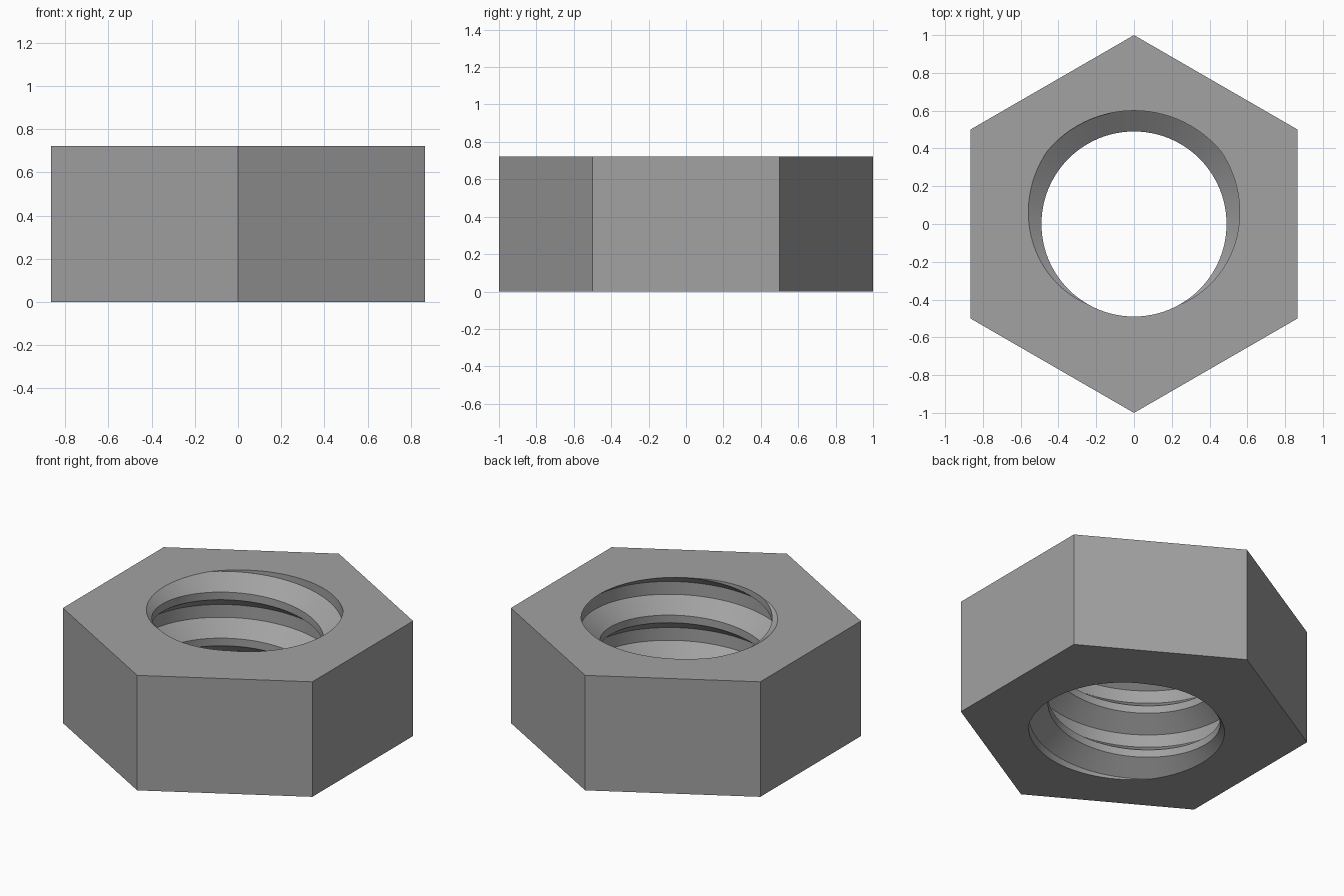
import bpy, bmesh, math

if "Cube" in bpy.data.objects:
    bpy.data.objects.remove(bpy.data.objects["Cube"])

HEIGHT = 0.722
PITCH = 0.289
MAJOR, MINOR = 0.60, 0.49
SEG = 96                      # steps per thread turn

# One thread profile: (radius, offset in pitches from the groove centre)
PROFILE = [(MAJOR, -0.139), (MAJOR, 0.139), (MINOR, 0.417), (MINOR, 0.583)]

bm = bmesh.new()

# Threaded bore: a right-handed helical sheet, longer than the nut
FIRST, LAST = -5, 2
rows = [(r, HEIGHT + PITCH * (o + turn - 0.25))
        for turn in range(FIRST, LAST) for r, o in PROFILE]
grid = []
for j in range(SEG):
    a = 2 * math.pi * j / SEG
    grid.append([bm.verts.new((r * math.cos(a), r * math.sin(a), z + PITCH * j / SEG))
                 for r, z in rows])
for j in range(SEG):
    last = j == SEG - 1
    shift = 4 if last else 0  # the next turn begins one profile higher
    right = grid[(j + 1) % SEG]
    for k in range(len(rows) - 1 - shift):
        bm.faces.new((grid[j][k], grid[j][k + 1],
                      right[k + 1 + shift], right[k + shift]))

# Trim the sheet flush with the bottom and top
for z, sign in ((0, -1), (HEIGHT, 1)):
    bmesh.ops.bisect_plane(bm, geom=bm.verts[:] + bm.edges[:] + bm.faces[:], dist=1e-6,
                           plane_co=(0, 0, z), plane_no=(0, 0, sign), clear_outer=True)
bmesh.ops.remove_doubles(bm, verts=bm.verts[:], dist=1e-5)

# Six outer sides
rings = {z: [e for e in bm.edges if e.is_boundary and
             all(abs(v.co.z - z) < 1e-4 for v in e.verts)] for z in (0, HEIGHT)}
corners = {z: [bm.verts.new((math.sin(i * math.pi / 3), math.cos(i * math.pi / 3), z))
               for i in range(6)] for z in (0, HEIGHT)}
low, high = corners[0], corners[HEIGHT]
for i in range(6):
    n = (i + 1) % 6
    bm.faces.new((low[i], high[i], high[n], low[n]))

# Flat top and bottom faces with the bore left open
for z in (0, HEIGHT):
    c = corners[z]
    outer = [bm.edges.get((c[i], c[(i + 1) % 6])) for i in range(6)]
    bmesh.ops.triangle_fill(bm, use_beauty=True, use_dissolve=False,
                            edges=rings[z] + outer, normal=(0, 0, 1 if z else -1))
bmesh.ops.recalc_face_normals(bm, faces=bm.faces[:])

mesh = bpy.data.meshes.new("hex_nut")
bm.to_mesh(mesh)
bm.free()
nut = bpy.data.objects.new("hex_nut", mesh)
bpy.context.collection.objects.link(nut)

steel = bpy.data.materials.new("steel_grey")
steel.diffuse_color = (0.36, 0.36, 0.36, 1)
steel.use_nodes = True
steel.node_tree.nodes["Principled BSDF"].inputs["Base Color"].default_value = steel.diffuse_color
mesh.materials.append(steel)

bpy.context.view_layer.objects.active = nut
nut.select_set(True)
bpy.ops.object.shade_smooth_by_angle(angle=math.radians(30))
